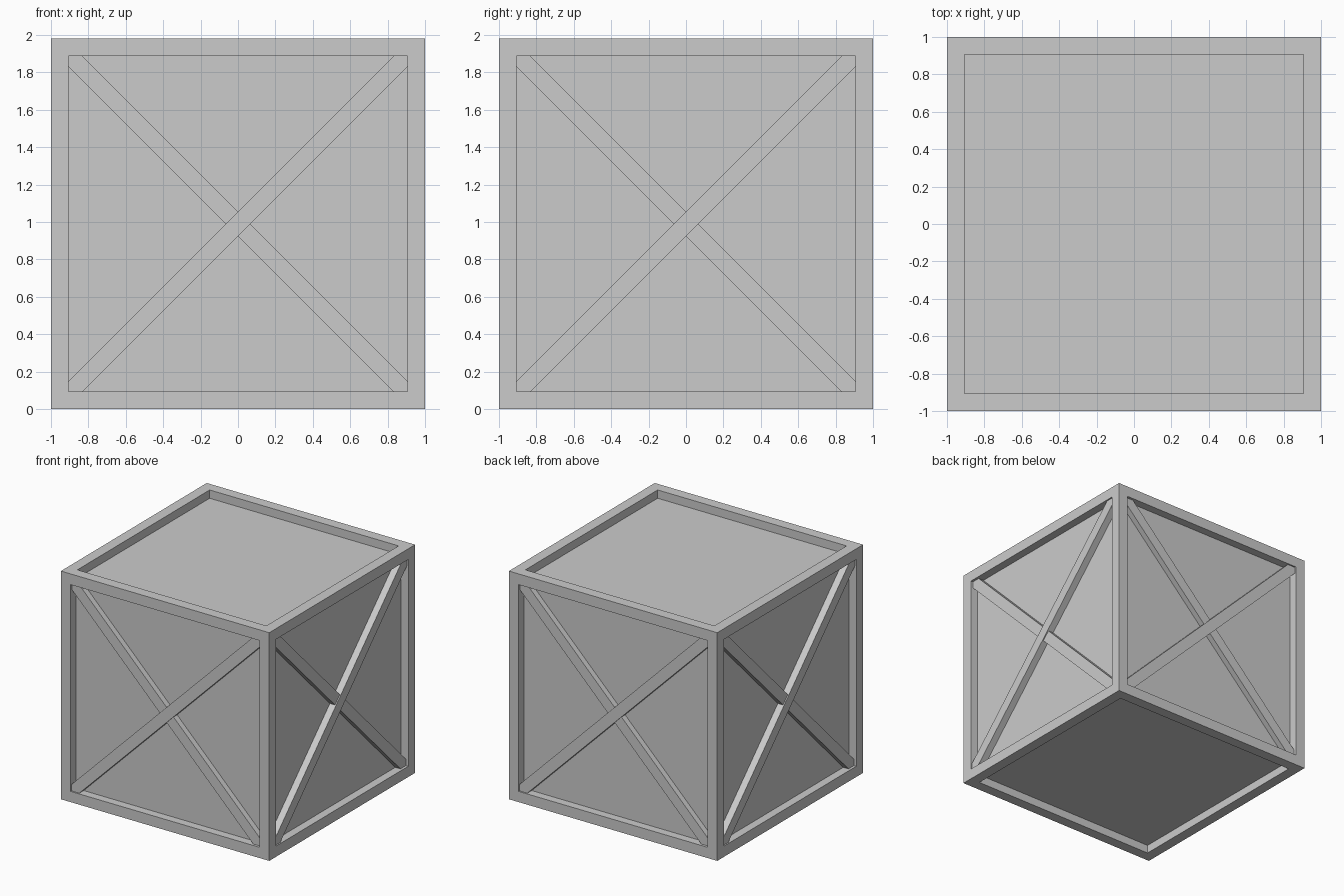
import bpy
from math import pi, sqrt
from mathutils import Matrix, Vector

cube = bpy.data.objects.get("Cube")
if cube:
    bpy.data.objects.remove(cube, do_unlink=True)

HEIGHT, BEAM, RECESS = 1.98, 0.093, 0.072
MID = HEIGHT / 2

grey = bpy.data.materials.new("crate_grey")
grey.use_nodes = True
colour = (0.6, 0.6, 0.6, 1)
grey.diffuse_color = colour
grey.node_tree.nodes["Principled BSDF"].inputs["Base Color"].default_value = colour


def add_mesh(name, verts, faces, matrix=Matrix()):
    mesh = bpy.data.meshes.new(name)
    mesh.from_pydata([matrix @ Vector(v) for v in verts], [], faces)
    mesh.materials.append(grey)
    obj = bpy.data.objects.new(name, mesh)
    bpy.context.collection.objects.link(obj)
    return obj


def add_prism(name, outline, y_front, y_back, matrix):
    """Extrude an x-z outline (counter-clockwise from the front) along y."""
    n = len(outline)
    verts = [(x, y, z) for y in (y_front, y_back) for x, z in outline]
    faces = [tuple(range(n)), tuple(reversed(range(n, 2 * n)))]
    faces += [(i, i + n, (i + 1) % n + n, (i + 1) % n) for i in range(n)]
    return add_mesh(name, verts, faces, matrix)


def add_box(name, lo, hi):
    (a, b, c), (d, e, f) = lo, hi
    outline = [(a, c), (d, c), (d, f), (a, f)]
    return add_prism(name, outline, b, e, Matrix())


# Recessed panels form one inner box
inset = 1 - RECESS
add_box("inner_panels", (-inset, -inset, RECESS), (inset, inset, HEIGHT - RECESS))

# Corner posts and the rails between them
inner = 1 - BEAM
for sx, side in ((-1, "right"), (1, "left")):
    x0, x1 = sorted((sx, sx * inner))
    for sy, end in ((-1, "front"), (1, "back")):
        y0, y1 = sorted((sy, sy * inner))
        add_box(f"post_{end}_{side}", (x0, y0, 0), (x1, y1, HEIGHT))
    for z, level in ((0, "lower"), (HEIGHT - BEAM, "upper")):
        add_box(f"{level}_rail_{side}", (x0, -inner, z), (x1, inner, z + BEAM))
for sy, end in ((-1, "front"), (1, "back")):
    y0, y1 = sorted((sy, sy * inner))
    for z, level in ((0, "lower"), (HEIGHT - BEAM, "upper")):
        add_box(f"{level}_rail_{end}", (-inner, y0, z), (inner, y1, z + BEAM))

# Crossed braces, trimmed to the opening; the rising one lies on top
half = BEAM / sqrt(2)
w, h = inner, MID - BEAM
rising = [(-w, -h), (half - h, -h), (w, w - half),
          (w, h), (h - half, h), (-w, half - w)]
falling = [(-x, z) for x, z in reversed(rising)]
for turn, face in enumerate(("front", "left", "back", "right")):
    matrix = Matrix.Translation((0, 0, MID)) @ Matrix.Rotation(turn * pi / 2, 4, "Z")
    add_prism(f"rising_brace_{face}", rising, -inset - 0.06, -inset, matrix)
    add_prism(f"falling_brace_{face}", falling, -inset - 0.05, -inset, matrix)
